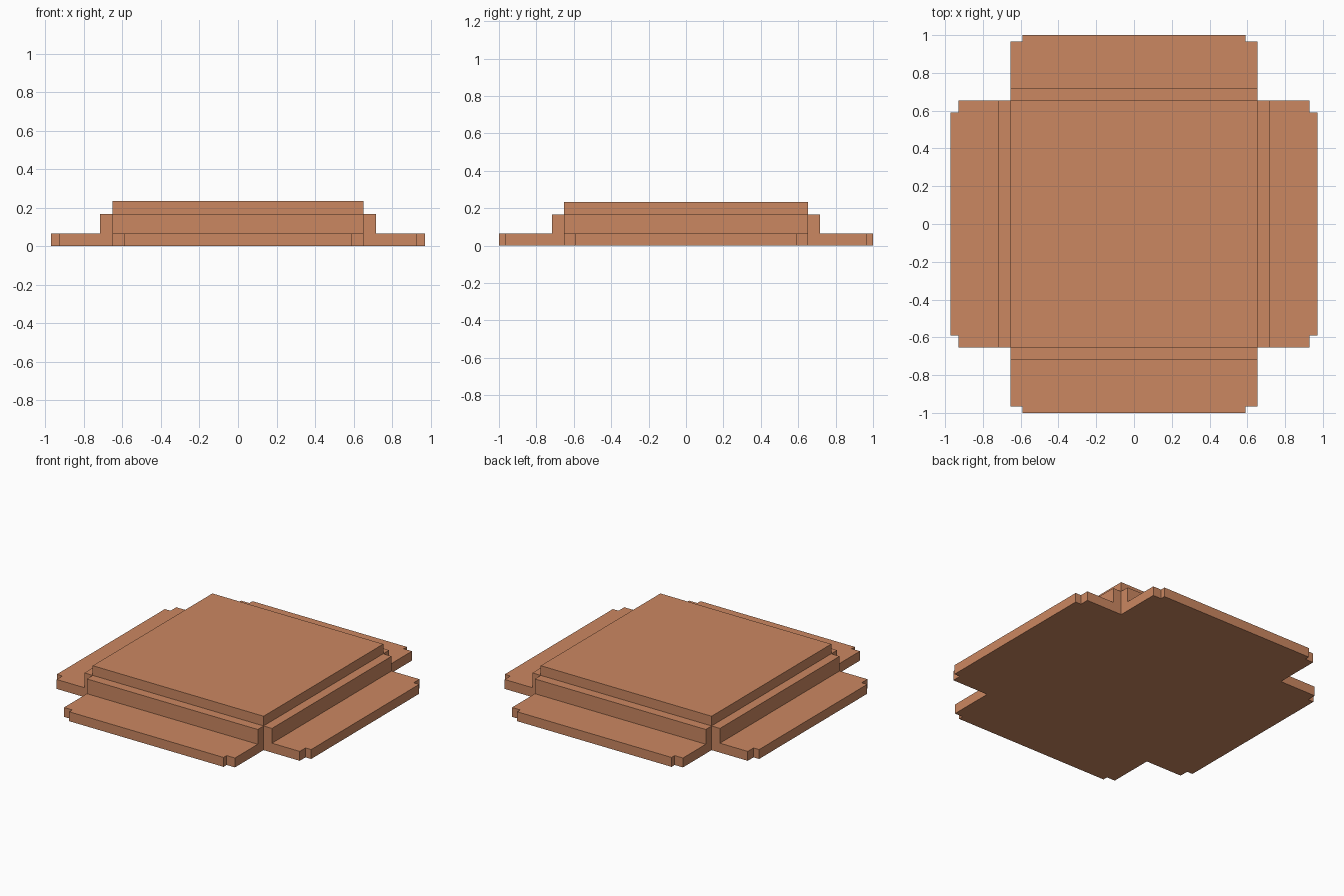
import bpy, bmesh, math
from mathutils import Matrix

if "Cube" in bpy.data.objects:
    bpy.data.objects.remove(bpy.data.objects["Cube"])

W = 0.653            # half width of the centre block and of each arm
STEP = 0.717         # outer face of the raised step
NOTCH = 0.59         # half width of the arm beyond its corner notch
Z_ARM, Z_STEP, Z_TOP = 0.065, 0.167, 0.234

clay = bpy.data.materials.new("terracotta")
clay.diffuse_color = (0.60, 0.245, 0.12, 1)
clay.use_nodes = True
clay.node_tree.nodes["Principled BSDF"].inputs["Base Color"].default_value = clay.diffuse_color


def prism(bm, outline, z0, z1, bottom=True):
    """Upright prism over an anticlockwise outline."""
    lo = [bm.verts.new((x, y, z0)) for x, y in outline]
    hi = [bm.verts.new((x, y, z1)) for x, y in outline]
    n = len(outline)
    bm.faces.new(hi)
    if bottom:
        bm.faces.new(lo[::-1])
    for i in range(n):
        j = (i + 1) % n
        bm.faces.new((lo[i], lo[j], hi[j], hi[i]))


def finish(bm, name, hidden_y=None, angle=0.0):
    # drop the faces pressed against the neighbouring part
    if hidden_y is not None:
        gone = [f for f in bm.faces
                if all(abs(v.co.y - hidden_y) < 1e-5 for v in f.verts)]
        bmesh.ops.delete(bm, geom=gone, context='FACES')
    bm.transform(Matrix.Rotation(angle, 4, 'Z'))
    mesh = bpy.data.meshes.new(name)
    bm.to_mesh(mesh)
    bm.free()
    mesh.materials.append(clay)
    bpy.context.collection.objects.link(bpy.data.objects.new(name, mesh))


# centre block
bm = bmesh.new()
prism(bm, [(-W, -W), (W, -W), (W, W), (-W, W)], 0, Z_TOP)
finish(bm, "centre_block")

# four notched arms, each with a raised step against the block
arms = (("back", 1.0, 0.966, 0), ("left", 0.972, 0.929, 90),
        ("front", 1.0, 0.966, 180), ("right", 0.972, 0.929, 270))
for side, reach, shoulder, deg in arms:
    angle = math.radians(deg)

    bm = bmesh.new()
    prism(bm, [(-W, W), (W, W), (W, shoulder), (NOTCH, shoulder), (NOTCH, reach),
               (-NOTCH, reach), (-NOTCH, shoulder), (-W, shoulder)], 0, Z_ARM)
    finish(bm, side + "_arm", W, angle)

    bm = bmesh.new()
    prism(bm, [(-W, W), (W, W), (W, STEP), (-W, STEP)], Z_ARM, Z_STEP, bottom=False)
    finish(bm, side + "_step", W, angle)
